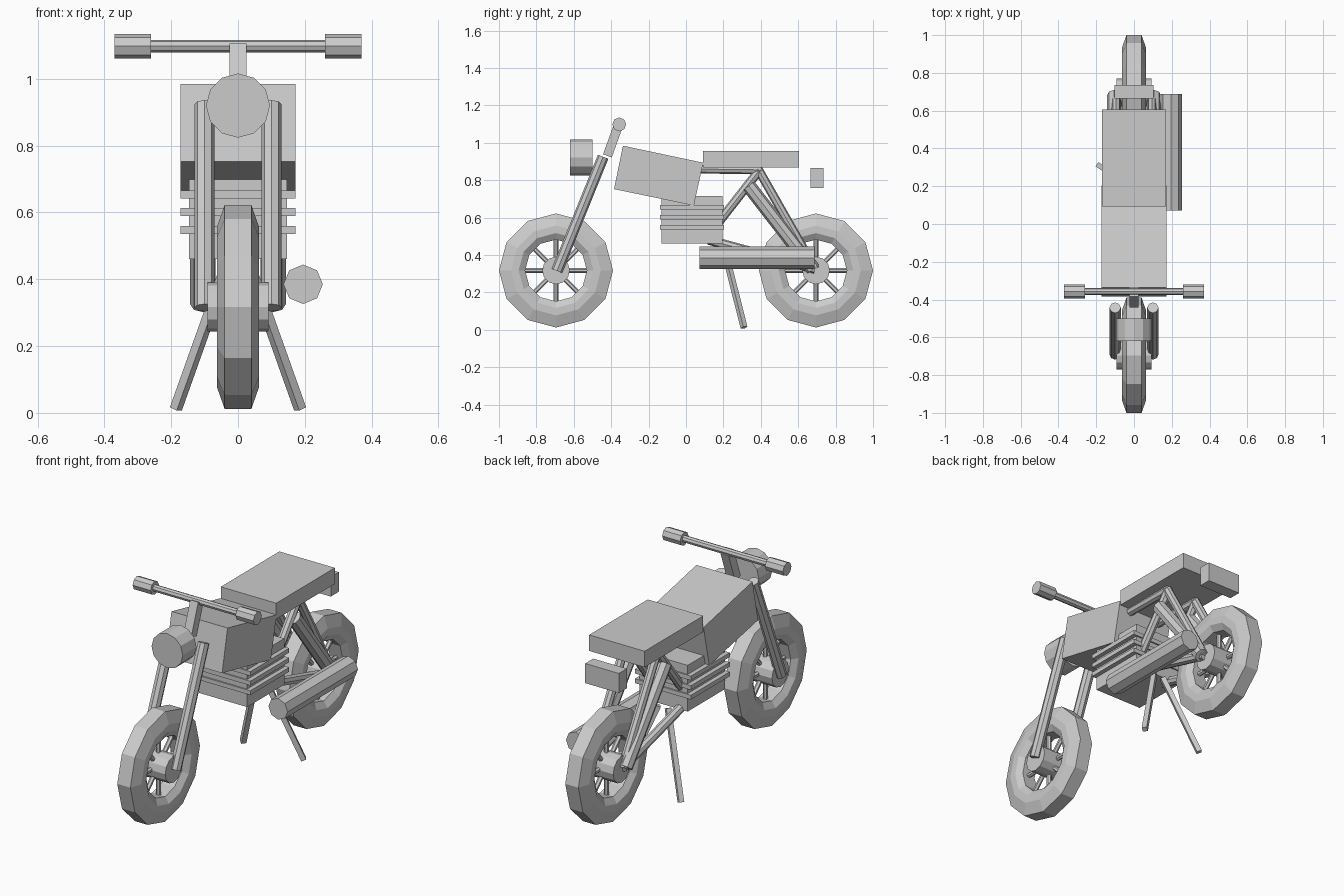
import bpy, bmesh, math
from mathutils import Vector, Matrix

if "Cube" in bpy.data.objects:
    bpy.data.objects.remove(bpy.data.objects["Cube"])


def finish(bm, name):
    bmesh.ops.recalc_face_normals(bm, faces=bm.faces)
    me = bpy.data.meshes.new(name)
    bm.to_mesh(me)
    bm.free()
    ob = bpy.data.objects.new(name, me)
    bpy.context.collection.objects.link(ob)
    return ob


def box(name, lo, hi):
    lo, hi = Vector(lo), Vector(hi)
    bm = bmesh.new()
    bmesh.ops.create_cube(bm, size=1, matrix=Matrix.Translation((lo + hi) / 2)
                          @ Matrix.Diagonal((*(hi - lo), 1)))
    return finish(bm, name)


def tube(name, a, b, r, sides=8, turn=0):
    a, b = Vector(a), Vector(b)
    d = b - a
    m = (Matrix.Translation((a + b) / 2) @ d.to_track_quat('Z', 'Y').to_matrix().to_4x4()
         @ Matrix.Rotation(turn, 4, 'Z'))
    bm = bmesh.new()
    bmesh.ops.create_cone(bm, cap_ends=True, segments=sides, radius1=r, radius2=r,
                          depth=d.length, matrix=m)
    return finish(bm, name)


def pair(name, a, b, r, sides=8, turn=0):
    for side, s in (("right", 1), ("left", -1)):
        tube(f"{name}_{side}", (s * a[0], *a[1:]), (s * b[0], *b[1:]), r, sides, turn)


def wheel(name, y):
    c = Vector((0, y, 0.317))
    # Tyre: cross-section spun around the axle in 12 steps
    half = [(0.04, 0.305), (0.063, 0.24), (0.063, 0.2), (0.04, 0.165)]
    profile = half + [(-x, r) for x, r in reversed(half)]
    bm = bmesh.new()
    rings = []
    for i in range(12):
        t = i * math.tau / 12
        rings.append([bm.verts.new(c + Vector((x, r * math.cos(t), r * math.sin(t))))
                      for x, r in profile])
    n = len(profile)
    for i in range(12):
        p, q = rings[i], rings[(i + 1) % 12]
        for j in range(n):
            k = (j + 1) % n
            bm.faces.new((p[j], p[k], q[k], q[j]))
    finish(bm, name + "_tyre")
    # Hub and spokes
    tube(name + "_hub", c - Vector((0.092, 0, 0)), c + Vector((0.092, 0, 0)), 0.074, 12)
    for i in range(8):
        t = i * math.tau / 8
        d = Vector((0, math.cos(t), math.sin(t)))
        tube(f"{name}_spoke_{i + 1}", c + d * 0.05, c + d * 0.19, 0.013, 6)


wheel("front_wheel", -0.695)
wheel("rear_wheel", 0.695)

# Front fork, steering stem, handlebar, grips, headlight
pair("fork_leg", (0.1, -0.69, 0.315), (0.1, -0.443, 0.925), 0.03)
tube("steering_stem", (0, -0.42, 0.93), (0, -0.36, 1.097), 0.035, 4, math.pi / 4)
tube("handlebar", (-0.28, -0.357, 1.098), (0.28, -0.357, 1.098), 0.019)
pair("grip", (0.26, -0.357, 1.098), (0.37, -0.357, 1.098), 0.037)
tube("headlight", (0, -0.62, 0.92), (0, -0.5, 0.92), 0.096, 12)

# Fuel tank: tilted side profile extruded across
side = [(-0.337, 0.984), (0.092, 0.893), (0.042, 0.664), (-0.385, 0.752)]
bm = bmesh.new()
f = bm.faces.new([bm.verts.new((-0.172, y, z)) for y, z in side])
ext = bmesh.ops.extrude_face_region(bm, geom=[f], use_keep_orig=True)["geom"]
bmesh.ops.translate(bm, vec=(0.344, 0, 0),
                    verts=[v for v in ext if isinstance(v, bmesh.types.BMVert)])
finish(bm, "fuel_tank")

# Seat and tail light
box("seat", (-0.17, 0.092, 0.868), (0.17, 0.605, 0.957))
box("tail_light", (-0.103, 0.665, 0.757), (0.103, 0.735, 0.866))

# Engine with cooling fins
box("engine", (-0.147, -0.13, 0.46), (0.147, 0.195, 0.716))
for i in range(3):
    z = 0.548 + i * 0.053
    box(f"cooling_fin_{i + 1}", (-0.172, -0.138, z - 0.012), (0.172, 0.203, z + 0.012))

# Rear frame, swing arm, shocks
pair("seat_rail", (0.095, 0.05, 0.86), (0.095, 0.4, 0.855), 0.024)
pair("frame_front_strut", (0.095, 0.39, 0.85), (0.095, 0.14, 0.53), 0.024)
pair("frame_rear_strut", (0.095, 0.385, 0.86), (0.095, 0.69, 0.325), 0.024)
pair("swing_arm", (0.095, 0.12, 0.48), (0.095, 0.69, 0.325), 0.025)
pair("shock", (0.105, 0.335, 0.77), (0.105, 0.68, 0.325), 0.038)

# Exhaust on the right, stands on both sides
tube("exhaust", (0.195, 0.072, 0.385), (0.195, 0.688, 0.385), 0.059)
pair("stand_leg", (0.03, 0.2, 0.45), (0.186, 0.31, 0.012), 0.019, 4, math.pi / 4)
